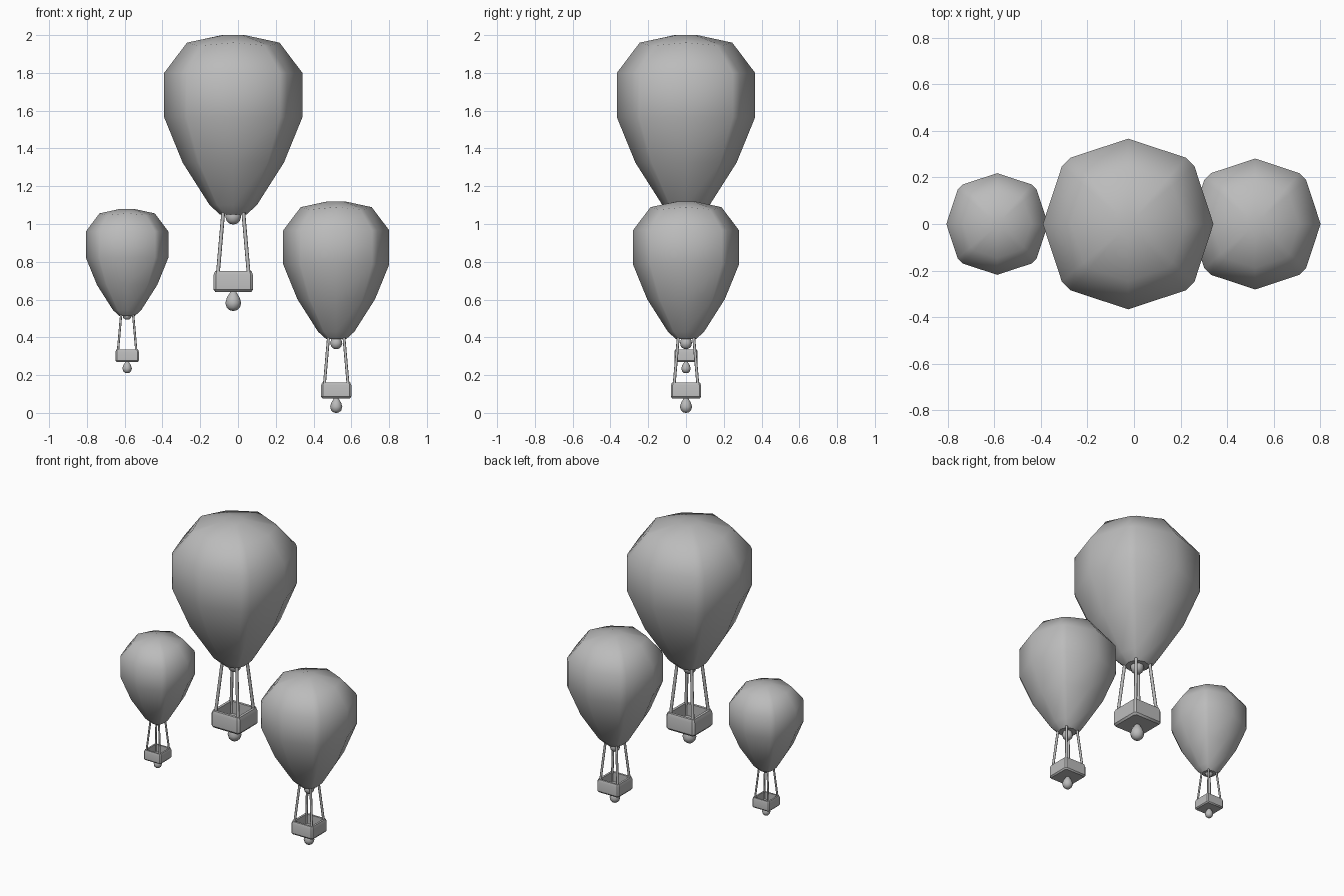
import bpy, bmesh
from math import radians, cos, sin, pi
from mathutils import Vector

cube = bpy.data.objects.get("Cube")
if cube:
    bpy.data.objects.remove(cube)

grey = bpy.data.materials.new("plain grey")
grey.use_nodes = True
COLOUR = (0.5, 0.5, 0.5, 1)
grey.diffuse_color = COLOUR
grey.node_tree.nodes["Principled BSDF"].inputs["Base Color"].default_value = COLOUR


def finish(name, bm, place, angle):
    """Scale and move a part into its balloon, then shade it."""
    scale, offset = place
    bmesh.ops.recalc_face_normals(bm, faces=bm.faces)
    for v in bm.verts:
        v.co = v.co * scale + offset
    mesh = bpy.data.meshes.new(name)
    bm.to_mesh(mesh)
    bm.free()
    mesh.materials.append(grey)
    obj = bpy.data.objects.new(name, mesh)
    bpy.context.collection.objects.link(obj)
    bpy.ops.object.select_all(action='DESELECT')
    obj.select_set(True)
    bpy.context.view_layer.objects.active = obj
    bpy.ops.object.shade_smooth_by_angle(angle=radians(angle))


def loft(bm, rings, cap_start=True, cap_end=True):
    """Skin a list of closed rings of points."""
    loops = [[bm.verts.new(p) for p in ring] for ring in rings]
    n = len(loops[0])
    for a, b in zip(loops, loops[1:]):
        for i in range(n):
            j = (i + 1) % n
            bm.faces.new((a[i], a[j], b[j], b[i]))
    if cap_start:
        bm.faces.new(loops[0][::-1])
    if cap_end:
        bm.faces.new(loops[-1])


def circle(r, z, n):
    return [(r * cos(2 * pi * i / n), r * sin(2 * pi * i / n), z) for i in range(n)]


def square(h, z, cut):
    """Square ring with cut corners."""
    c = h - cut
    return [(h, -c, z), (h, c, z), (c, h, z), (-c, h, z),
            (-h, c, z), (-h, -c, z), (-c, -h, z), (c, -h, z)]


def envelope_ring(r, z, drop):
    """Eight broad panels with narrow bevels on the diagonals."""
    ring = []
    for quarter in range(4):
        for step, grow, low in ((0, 1, 0), (41, 1.03, drop), (49, 1.03, drop)):
            a = radians(quarter * 90 + step)
            ring.append((r * grow * cos(a), r * grow * sin(a), z - low))
    return ring


# radius, height, corner drop
ENVELOPE = [(0.07, 0.51, 0), (0.125, 0.56, 0), (0.268, 0.785, 0), (0.366, 1.025, 0),
            (0.366, 1.26, 0), (0.245, 1.42, 0.015), (0.06, 1.46, 0)]
DROP = [(0.008, 0.115), (0.018, 0.096), (0.034, 0.07), (0.042, 0.042),
        (0.035, 0.018), (0.02, 0.004), (0.005, 0)]


def teardrop(name, base, place):
    bm = bmesh.new()
    loft(bm, [circle(r, z + base, 12) for r, z in DROP])
    finish(name, bm, place, 60)


def balloon(label, x, z, scale, burner_base):
    place = (scale, Vector((x, 0, z)))

    # envelope
    bm = bmesh.new()
    loft(bm, [envelope_ring(*p) for p in ENVELOPE])
    finish(label + "_envelope", bm, place, 40)

    # open basket: outside, rim, then inside down to the floor
    bm = bmesh.new()
    loft(bm, [square(0.095, 0.1, 0.01), square(0.104, 0.112, 0.012),
              square(0.104, 0.19, 0.012), square(0.097, 0.21, 0.01),
              square(0.08, 0.21, 0.008), square(0.08, 0.13, 0.008)])
    finish(label + "_basket", bm, place, 35)

    # ropes
    for sx in (-1, 1):
        for sy in (-1, 1):
            bm = bmesh.new()
            rings = []
            for d, h in ((0.083, 0.18), (0.05, 0.56)):
                rings.append([(px + sx * d, py + sy * d, pz)
                              for px, py, pz in circle(0.01, h, 8)])
            loft(bm, rings)
            side = ("front" if sy < 0 else "back") + ("_left" if sx > 0 else "_right")
            finish(label + "_rope_" + side, bm, place, 50)

    # burner under the neck and weight under the basket
    teardrop(label + "_burner", burner_base, place)
    teardrop(label + "_weight", 0, place)


balloon("large", -0.025, 0.54, 1.0, 0.458)
balloon("middle", 0.52, 0.0, 0.767, 0.44)
balloon("small", -0.587, 0.21, 0.596, 0.475)
